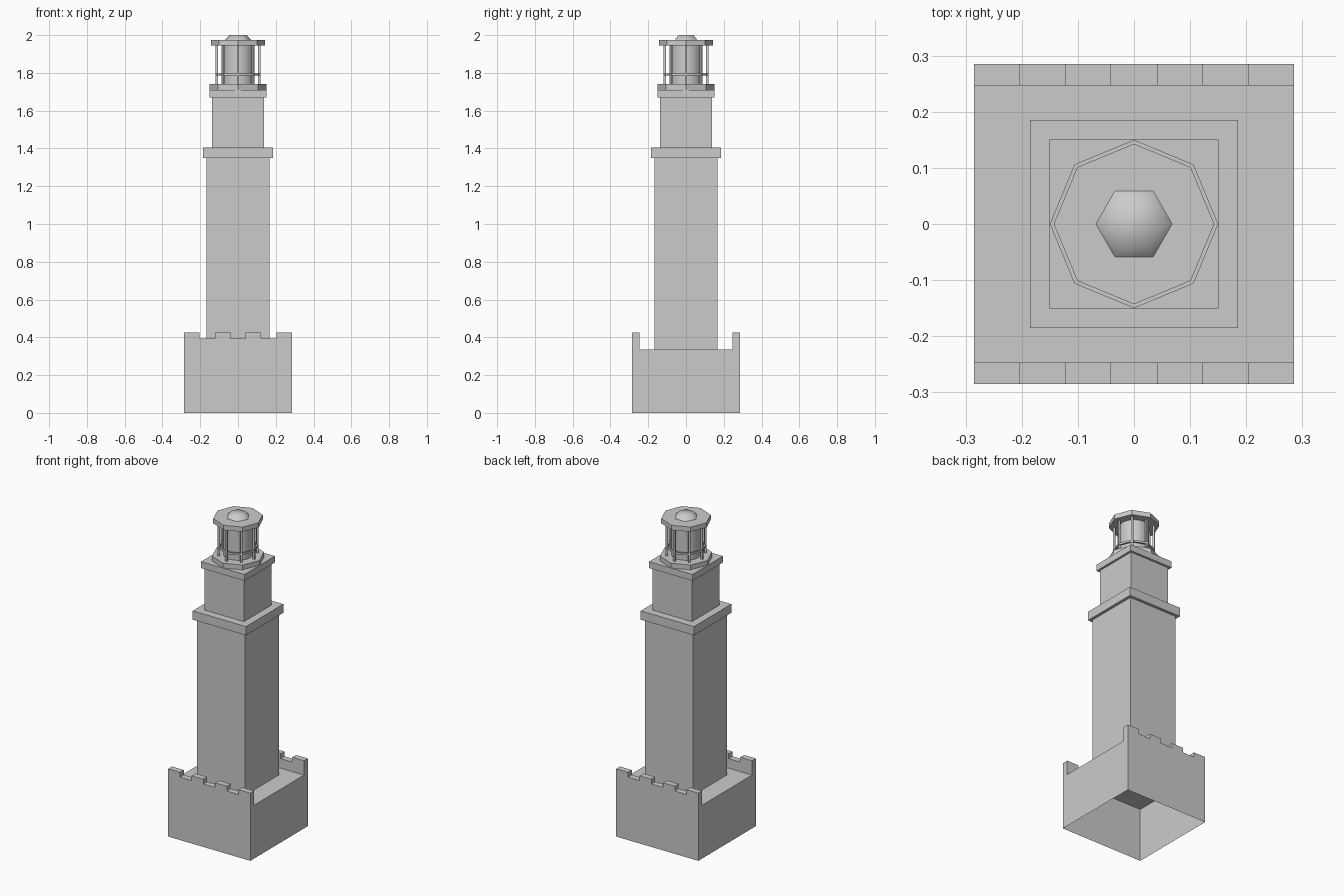
import bpy, bmesh, math
from math import cos, sin, pi

cube = bpy.data.objects.get("Cube")
if cube:
    bpy.data.objects.remove(cube)

# Single stone grey
stone = bpy.data.materials.new("stone_grey")
stone.use_nodes = True
GREY = (0.6, 0.6, 0.6, 1)
stone.diffuse_color = GREY
stone.node_tree.nodes["Principled BSDF"].inputs["Base Color"].default_value = GREY


def finish(name, bm):
    mesh = bpy.data.meshes.new(name)
    bmesh.ops.recalc_face_normals(bm, faces=bm.faces)
    bm.to_mesh(mesh)
    bm.free()
    mesh.materials.append(stone)
    obj = bpy.data.objects.new(name, mesh)
    bpy.context.collection.objects.link(obj)
    return obj


def add_box(bm, x0, x1, y0, y1, z0, z1):
    verts = bmesh.ops.create_cube(bm, size=1)["verts"]
    for v in verts:
        v.co.x = x1 if v.co.x > 0 else x0
        v.co.y = y1 if v.co.y > 0 else y0
        v.co.z = z1 if v.co.z > 0 else z0
    return verts


def block(name, half, z0, z1):
    bm = bmesh.new()
    add_box(bm, -half, half, -half, half, z0, z1)
    return finish(name, bm)


def prism(name, sides, r0, r1, z0, z1, smooth=False, angle=40):
    bm = bmesh.new()
    bmesh.ops.create_cone(bm, cap_ends=True, segments=sides, radius1=r0, radius2=r1, depth=z1 - z0)
    # put a corner on the x axis
    first = max(bm.verts, key=lambda v: (round(v.co.x, 4), v.co.z)).co
    turn = -math.atan2(first.y, first.x)
    for v in bm.verts:
        x, y = v.co.x, v.co.y
        v.co = (x * cos(turn) - y * sin(turn), x * sin(turn) + y * cos(turn), v.co.z + (z0 + z1) / 2)
    obj = finish(name, bm)
    if smooth:
        bpy.ops.object.select_all(action="DESELECT")
        obj.select_set(True)
        bpy.context.view_layer.objects.active = obj
        bpy.ops.object.shade_smooth_by_angle(angle=math.radians(angle))
    return obj


# Hollow base, open underneath
HALF, DECK = 0.285, 0.335
bm = bmesh.new()
add_box(bm, -HALF, HALF, -HALF, HALF, 0, DECK)
bottom = [f for f in bm.faces if f.calc_center_median().z < 0.01]
bmesh.ops.delete(bm, geom=bottom, context="FACES")
base = finish("base", bm)

# Battlements along front and back
step = 2 * HALF / 7
for name, y0, y1 in (("front_battlement", -HALF, -0.247), ("back_battlement", 0.247, HALF)):
    bm = bmesh.new()
    for i in range(7):
        x = -HALF + i * step
        add_box(bm, x, x + step, y0, y1, DECK, 0.395 if i % 2 else 0.425)
    finish(name, bm)

# Square tower stages and ledges
block("lower_tower", 0.167, DECK, 1.35)
block("lower_ledge", 0.185, 1.35, 1.405)
block("upper_tower", 0.137, 1.405, 1.67)
block("upper_ledge", 0.151, 1.67, 1.71)

# Lantern room
prism("lantern_floor", 8, 0.15, 0.15, 1.71, 1.74)
prism("lantern_core", 16, 0.085, 0.085, 1.74, 1.945, True)
prism("lantern_roof", 8, 0.143, 0.143, 1.945, 1.975)
prism("roof_cap", 6, 0.068, 0.046, 1.975, 2.0, True, 62)

# Posts at the lantern corners, joined by a rail
RAD, W = 0.112, 0.006
posts, rail = bmesh.new(), bmesh.new()
for i in range(8):
    a = i * pi / 4
    for v in add_box(posts, RAD - W, RAD + W, -W, W, 1.74, 1.945):
        x, y = v.co.x, v.co.y
        v.co.x, v.co.y = x * cos(a) - y * sin(a), x * sin(a) + y * cos(a)
    b = a + pi / 8
    mid, half = RAD * cos(pi / 8), RAD * sin(pi / 8)
    for v in add_box(rail, mid - 0.005, mid + 0.005, -half, half, 1.785, 1.797):
        x, y = v.co.x, v.co.y
        v.co.x, v.co.y = x * cos(b) - y * sin(b), x * sin(b) + y * cos(b)
finish("lantern_posts", posts)
finish("lantern_rail", rail)
